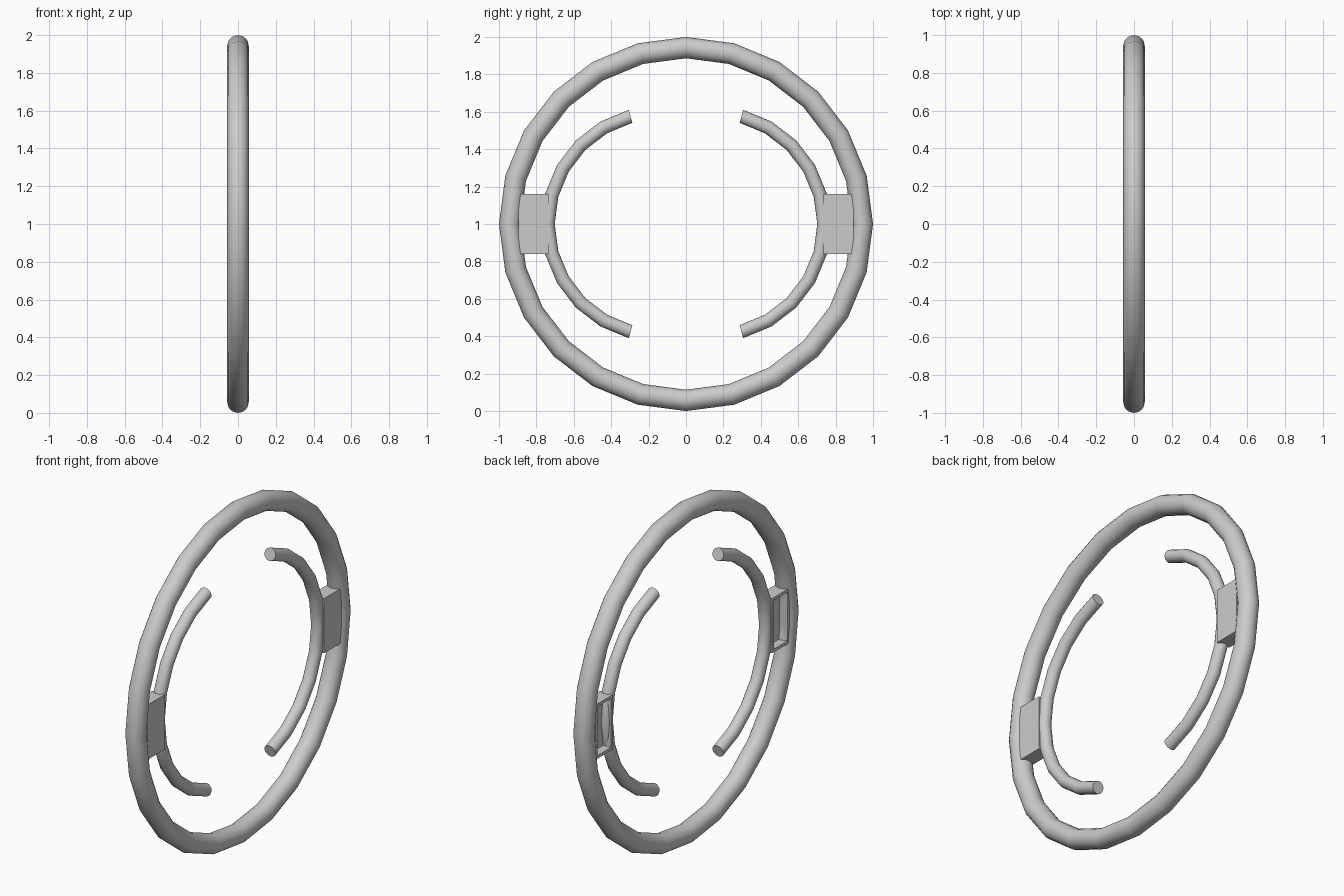
import bpy, bmesh
from math import sin, cos, radians, pi

if "Cube" in bpy.data.objects:
    bpy.data.objects.remove(bpy.data.objects["Cube"])

STEP = 15      # degrees per ring segment
SIDES = 16     # sides of every tube


def finish(bm, name, smooth=True):
    bmesh.ops.recalc_face_normals(bm, faces=bm.faces)
    me = bpy.data.meshes.new(name)
    bm.to_mesh(me)
    bm.free()
    ob = bpy.data.objects.new(name, me)
    bpy.context.collection.objects.link(ob)
    if smooth:
        bpy.ops.object.select_all(action='DESELECT')
        ob.select_set(True)
        bpy.context.view_layer.objects.active = ob
        bpy.ops.object.shade_smooth_by_angle(angle=radians(40))
    return ob


def tube(name, cy, radius, thick, angles, side=1, closed=False):
    """Round tube swept along an arc in the YZ plane, centred on (cy, 1)."""
    bm = bmesh.new()
    rings = []
    for a in map(radians, angles):
        ring = []
        for i in range(SIDES):
            t = 2 * pi * i / SIDES
            r = radius + thick * cos(t)
            ring.append(bm.verts.new((thick * sin(t), side * (cy + r * cos(a)), 1 + r * sin(a))))
        rings.append(ring)
    pairs = list(zip(rings, rings[1:]))
    if closed:
        pairs.append((rings[-1], rings[0]))
    else:
        bm.faces.new(rings[0])
        bm.faces.new(rings[-1])
    for a, b in pairs:
        for i in range(SIDES):
            j = (i + 1) % SIDES
            bm.faces.new((a[i], a[j], b[j], b[i]))
    return finish(bm, name)


def bracket(name, side):
    """Block joining rim and grip, with a pocket sunk into its -x face."""
    bm = bmesh.new()
    bmesh.ops.create_cube(bm, size=1)
    for v in bm.verts:
        v.co = (v.co.x * 0.084, side * (0.815 + v.co.y * 0.16), 1 + v.co.z * 0.32)
    bmesh.ops.recalc_face_normals(bm, faces=bm.faces)
    back = min(bm.faces, key=lambda f: f.calc_center_median().x)
    bmesh.ops.inset_region(bm, faces=[back], thickness=0.025)
    pocket = bmesh.ops.extrude_face_region(bm, geom=[back])["geom"]
    bmesh.ops.translate(bm, vec=(0.05, 0, 0),
                        verts=[g for g in pocket if isinstance(g, bmesh.types.BMVert)])
    if back.is_valid:
        bmesh.ops.delete(bm, geom=[back], context='FACES_ONLY')
    return finish(bm, name, smooth=False)


# Outer rim
tube("outer_ring", 0, 0.943, 0.057, range(0, 360, STEP), closed=True)

# Curved inner grips and their brackets, left and right
for label, side in (("right", 1), ("left", -1)):
    tube("inner_arc_" + label, 0.142, 0.596, 0.036, range(-75, 76, STEP), side)
    bracket("bracket_" + label, side)
